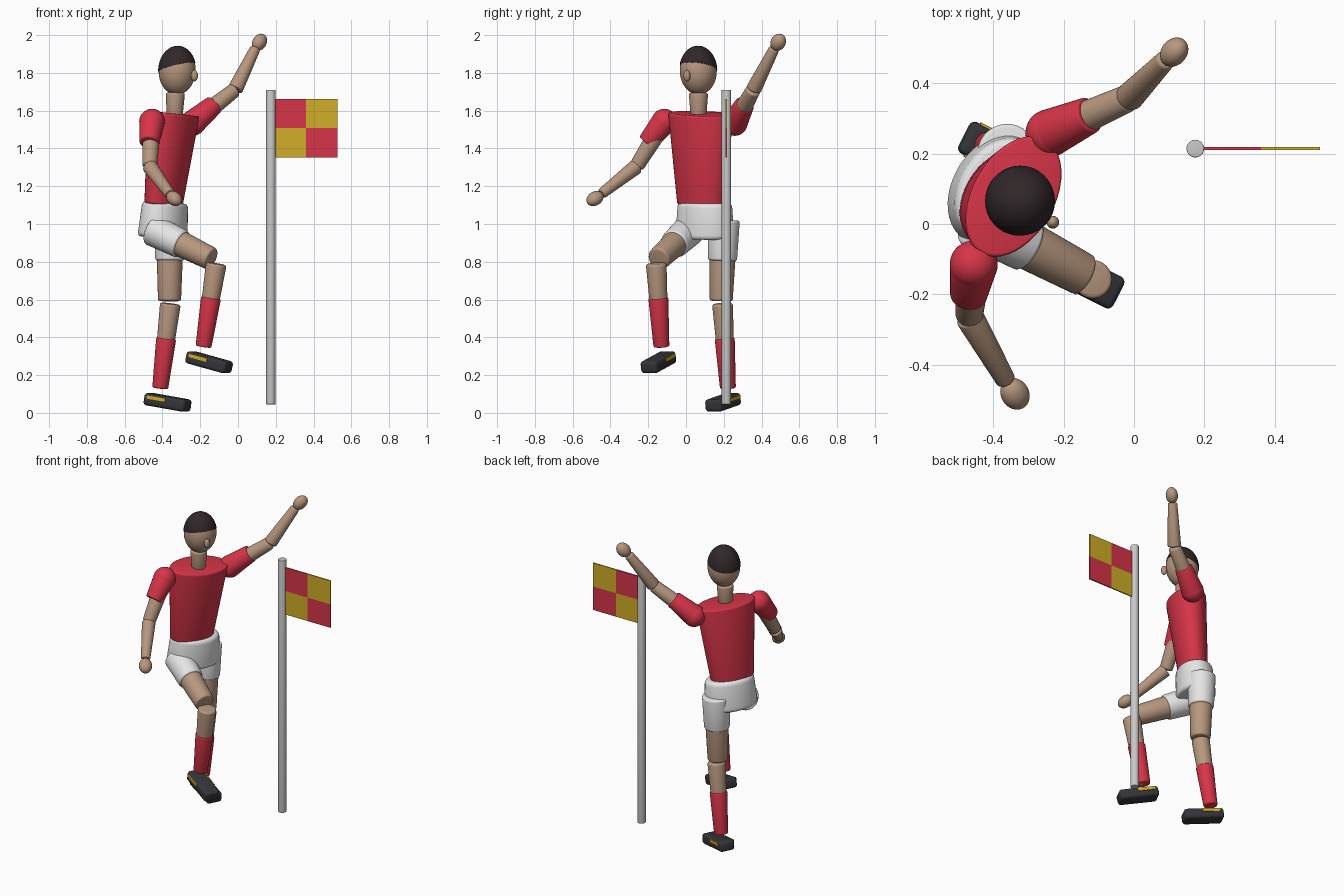
import bpy, bmesh, math
from mathutils import Matrix, Vector

old = bpy.data.objects.get("Cube")
if old:
    bpy.data.objects.remove(old, do_unlink=True)


def material(name, rgb):
    m = bpy.data.materials.new(name)
    m.use_nodes = True
    m.diffuse_color = (*rgb, 1)
    m.node_tree.nodes["Principled BSDF"].inputs["Base Color"].default_value = (*rgb, 1)
    return m


RED = material("shirt_red", (0.68, 0.035, 0.065))
SKIN = material("skin", (0.47, 0.31, 0.21))
HAIR = material("hair_dark", (0.03, 0.02, 0.022))
WHITE = material("shorts_white", (0.78, 0.78, 0.78))
BOOT = material("boot_black", (0.035, 0.036, 0.042))
YELLOW = material("yellow", (0.64, 0.42, 0.02))
GREY = material("pole_grey", (0.58, 0.58, 0.58))

FACING = Vector((0.866, -0.5, 0))
SIDE = Vector((0.5, 0.866, 0))


def frame(origin, z_axis, side=SIDE):
    """Matrix with z along the axis and x close to the side direction."""
    z = Vector(z_axis).normalized()
    y = z.cross(side).normalized()
    return Matrix.Translation(origin) @ Matrix((y.cross(z), y, z)).transposed().to_4x4()


def finish(bm, name, mat, matrix, smooth=True):
    me = bpy.data.meshes.new(name)
    bm.transform(matrix)
    bmesh.ops.recalc_face_normals(bm, faces=bm.faces[:])
    bm.to_mesh(me)
    bm.free()
    me.materials.append(mat)
    ob = bpy.data.objects.new(name, me)
    bpy.context.collection.objects.link(ob)
    if smooth:
        bpy.ops.object.select_all(action="DESELECT")
        ob.select_set(True)
        bpy.context.view_layer.objects.active = ob
        bpy.ops.object.shade_smooth_by_angle(angle=math.radians(40))
    return ob


def taper(name, mat, p0, p1, r0, r1, flat=1.0, edge=0.012):
    """Tapered round or oval bar from p0 to p1 with rounded rims."""
    p0, p1 = Vector(p0), Vector(p1)
    length = (p1 - p0).length
    bm = bmesh.new()
    bmesh.ops.create_cone(bm, cap_ends=True, segments=40, radius1=r0, radius2=r1, depth=length)
    if edge:
        rims = [e for e in bm.edges if abs(e.verts[0].co.z - e.verts[1].co.z) < 1e-5]
        bmesh.ops.bevel(bm, geom=rims, offset=edge, segments=4, profile=0.5, affect="EDGES")
    bmesh.ops.scale(bm, vec=(1, flat, 1), verts=bm.verts[:])
    return finish(bm, name, mat, frame((p0 + p1) / 2, p1 - p0))


def ellipsoid(name, mat, centre, size, axis=(0, 0, 1), cut=None):
    """Ellipsoid; with cut given, only the part above that local plane is kept."""
    bm = bmesh.new()
    bmesh.ops.create_uvsphere(bm, u_segments=36, v_segments=24, radius=1)
    bmesh.ops.scale(bm, vec=size, verts=bm.verts[:])
    if cut:
        r = bmesh.ops.bisect_plane(bm, geom=bm.verts[:] + bm.edges[:] + bm.faces[:],
                                   plane_co=cut[0], plane_no=cut[1], clear_inner=True)
        rim = [g for g in r["geom_cut"] if isinstance(g, bmesh.types.BMEdge)]
        bmesh.ops.contextual_create(bm, geom=rim)
    return finish(bm, name, mat, frame(centre, axis))


def box(name, mat, matrix, size, bevel=0.0):
    bm = bmesh.new()
    bmesh.ops.create_cube(bm, size=1)
    bmesh.ops.scale(bm, vec=size, verts=bm.verts[:])
    if bevel:
        bmesh.ops.bevel(bm, geom=bm.edges[:], offset=bevel, segments=4, profile=0.5, affect="EDGES")
    return finish(bm, name, mat, matrix, smooth=bool(bevel))


# Torso, neck and hips
taper("shirt_body", RED, (-0.395, 0.08, 1.10), (-0.341, 0.078, 1.585), 0.137, 0.187, 0.63)
taper("hips", WHITE, (-0.40, 0.10, 0.925), (-0.385, 0.10, 1.115), 0.168, 0.153, 0.71, 0.025)
taper("neck", SKIN, (-0.335, 0.066, 1.57), (-0.332, 0.066, 1.695), 0.042, 0.051)

# Head with hair cap and nose
HEAD = Vector((-0.322, 0.065, 1.812))
LEAN = (0.05, -0.03, 1)
ellipsoid("head", SKIN, HEAD, (0.098, 0.098, 0.128), LEAN)
# local -y of the head frame points along the facing direction
ellipsoid("hair", HAIR, HEAD, (0.101, 0.101, 0.132), LEAN, cut=((0, 0, 0.02), (0, 0.33, 1)))
ellipsoid("nose", SKIN, HEAD + FACING * 0.1 + Vector((0.005, -0.01, -0.027)), (0.018, 0.018, 0.03))


def arm(label, shoulder, cuff, elbow, wrist, hand):
    shoulder, cuff, elbow, wrist, hand = map(Vector, (shoulder, cuff, elbow, wrist, hand))
    ellipsoid(label + "_shoulder", RED, shoulder, (0.068, 0.068, 0.068))
    taper(label + "_sleeve", RED, shoulder, cuff, 0.068, 0.052, edge=0.006)
    taper(label + "_upper_arm", SKIN, shoulder, elbow, 0.05, 0.039)
    taper(label + "_forearm", SKIN, elbow, wrist, 0.041, 0.028, edge=0.01)
    ellipsoid(label + "_hand", SKIN, hand, (0.04, 0.036, 0.05), hand - wrist)


arm("right", (-0.455, -0.115, 1.542), (-0.47, -0.205, 1.43), (-0.468, -0.262, 1.305),
    (-0.362, -0.447, 1.16), (-0.338, -0.482, 1.135))
arm("left", (-0.24, 0.258, 1.535), (-0.125, 0.31, 1.632), (-0.015, 0.358, 1.712),
    (0.092, 0.468, 1.93), (0.114, 0.488, 1.962))


def leg(label, hip, knee, shin, ankle, foot, pitch):
    hip, knee, shin, ankle = map(Vector, (hip, knee, shin, ankle))
    taper(label + "_shorts_leg", WHITE, hip, hip.lerp(knee, 0.5), 0.085, 0.077)
    taper(label + "_thigh", SKIN, hip.lerp(knee, 0.1), knee, 0.074, 0.061)
    taper(label + "_calf", SKIN, shin, ankle, 0.055, 0.038)
    taper(label + "_sock", RED, shin.lerp(ankle, 0.41), ankle, 0.053, 0.042, edge=0.008)
    # Boot, toe pointing down, with a yellow stripe on either side
    turn = (Matrix.Translation(foot) @ Matrix.Rotation(math.radians(-27), 4, "Z")
            @ Matrix.Rotation(math.radians(pitch), 4, "Y"))
    box(label + "_boot", BOOT, turn, (0.245, 0.1, 0.066), 0.018)
    for s, where in ((1, "inner"), (-1, "outer")):
        box(f"{label}_boot_stripe_{where}", YELLOW,
            turn @ Matrix.Translation((-0.045, s * 0.05, 0.014)), (0.11, 0.009, 0.02))


leg("left", (-0.36, 0.20, 1.02), (-0.3625, 0.186, 0.592), (-0.358, 0.193, 0.578),
    (-0.412, 0.222, 0.13), (-0.373, 0.196, 0.056), 9)
leg("right", (-0.455, 0.02, 0.97), (-0.14, -0.146, 0.815), (-0.115, -0.158, 0.79),
    (-0.183, -0.13, 0.35), (-0.153, -0.146, 0.268), 14)

# Corner pole and chequered flag
POLE = Vector((0.174, 0.214, 0))
taper("pole", GREY, POLE + Vector((0, 0, 0.045)), POLE + Vector((0, 0, 1.71)), 0.025, 0.025, edge=0.003)
for col in range(2):
    for row in range(2):
        spot = Vector((0.276 + 0.168 * col, POLE.y, 1.43 + 0.155 * row))
        box(f"flag_panel_{col}_{row}", RED if col != row else YELLOW,
            Matrix.Translation(spot), (0.168, 0.008, 0.155))
